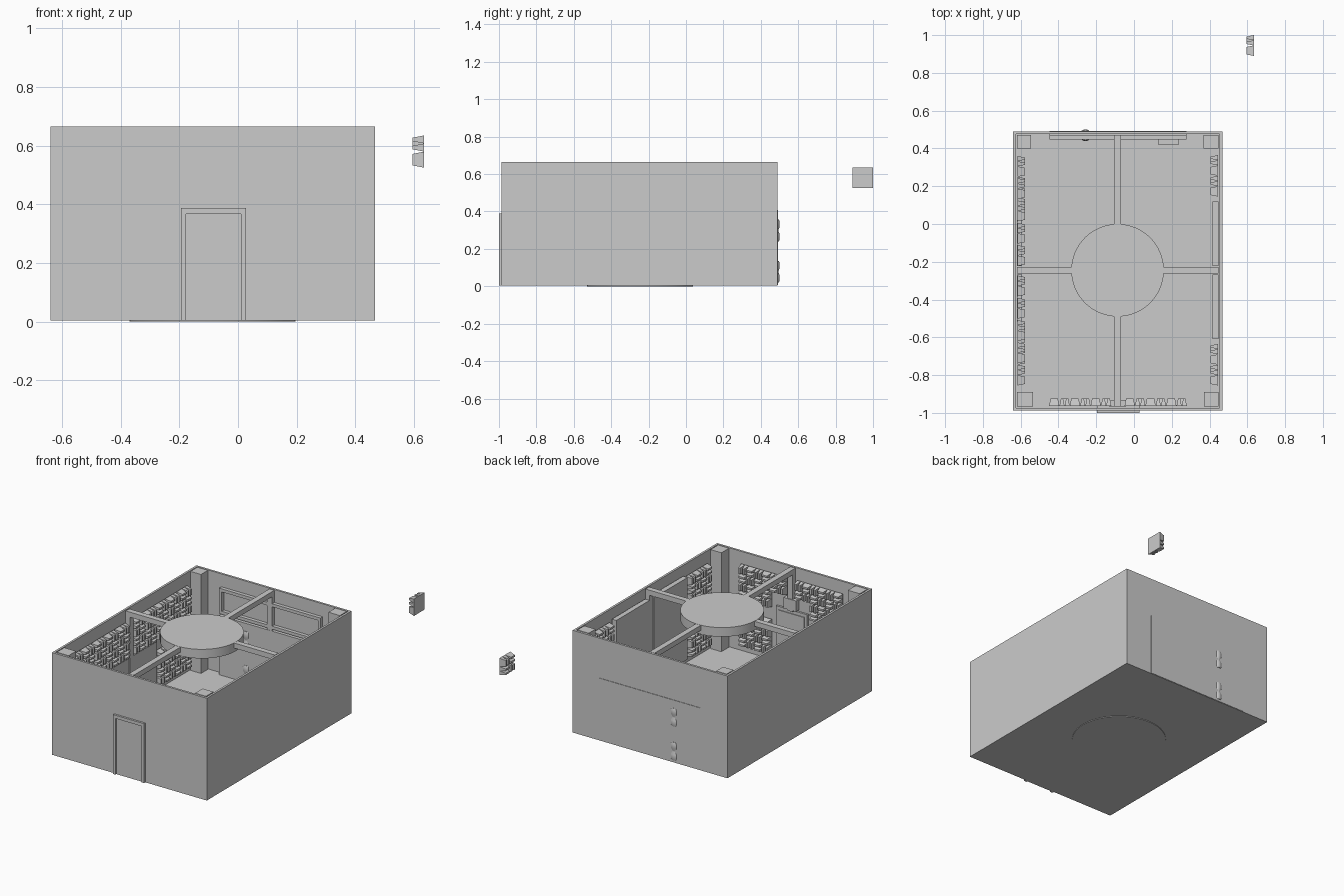
import bpy, bmesh, math
from mathutils import Matrix, Vector

if "Cube" in bpy.data.objects:
    bpy.data.objects.remove(bpy.data.objects["Cube"])


def finish(name, bm):
    bmesh.ops.recalc_face_normals(bm, faces=bm.faces)
    me = bpy.data.meshes.new(name)
    bm.to_mesh(me)
    bm.free()
    ob = bpy.data.objects.new(name, me)
    bpy.context.collection.objects.link(ob)
    return ob


def add_box(bm, x0, x1, y0, y1, z0, z1):
    m = Matrix.Translation(((x0 + x1) / 2, (y0 + y1) / 2, (z0 + z1) / 2))
    m = m @ Matrix.Diagonal((x1 - x0, y1 - y0, z1 - z0, 1))
    bmesh.ops.create_cube(bm, size=1, matrix=m)


def boxes(name, *dims):
    bm = bmesh.new()
    for d in dims:
        add_box(bm, *d)
    return finish(name, bm)


def disc(name, r, z0, z1):
    bm = bmesh.new()
    bmesh.ops.create_cone(bm, cap_ends=True, segments=64, radius1=r, radius2=r, depth=z1 - z0,
                          matrix=Matrix.Translation((CX, CY, (z0 + z1) / 2)))
    ob = finish(name, bm)
    smooth(ob)


def smooth(ob):
    bpy.ops.object.select_all(action='DESELECT')
    bpy.context.view_layer.objects.active = ob
    ob.select_set(True)
    bpy.ops.object.shade_smooth_by_angle(angle=math.radians(40))


CX, CY, TOP, T = -0.087, -0.245, 0.665, 0.11

# Open-topped room shell
bm = bmesh.new()
add_box(bm, -0.64, 0.468, -0.987, 0.49, 0.004, TOP)
top = max(bm.faces, key=lambda f: f.calc_center_median().z)
bmesh.ops.inset_region(bm, faces=[top], thickness=0.02)
well = bmesh.ops.extrude_discrete_faces(bm, faces=[top])['faces'][0]
bmesh.ops.translate(bm, verts=well.verts, vec=(0, 0, 0.025 - TOP))
finish("room_shell", bm)

# Square corner absorbers
for nm, x0, x1, y0, y1 in (("back_left", -0.62, -0.545, 0.40, 0.47), ("back_right", 0.367, 0.448, 0.40, 0.47),
                           ("front_left", -0.62, -0.535, -0.967, -0.89), ("front_right", 0.37, 0.448, -0.967, -0.89)):
    boxes("corner_absorber_" + nm, (x0, x1, y0, y1, 0.025, TOP))

# Ceiling beams with wall posts, ceiling disc and round rug
h = 0.018
boxes("ceiling_beams", (CX - h, CX + h, -0.967, 0.47, 0.63, 0.663), (-0.62, 0.448, CY - h, CY + h, 0.63, 0.663))
boxes("wall_posts", (-0.62, -0.59, CY - h, CY + h, 0.025, 0.63), (0.42, 0.448, CY - h, CY + h, 0.025, 0.63),
      (CX - h, CX + h, 0.445, 0.47, 0.41, 0.63), (CX - h, CX + h, -0.967, -0.94, 0.39, 0.63))
disc("ceiling_disc", 0.245, 0.605, 0.664)
disc("round_rug", 0.283, 0.0, 0.03)


# Basket-weave diffuser tile: 2 x 2 cells, each with two tapered bars
def add_tile(bm, m):
    c, t = T / 2, 0.008
    for i in range(2):
        for j in range(2):
            for k in range(2):
                w, d = (c, c / 2) if (i + j) % 2 else (c / 2, c)
                u = i * c + (k * c / 2 if w < c else 0)
                v = j * c + (k * c / 2 if d < c else 0)
                low = [(u, v), (u + w, v), (u + w, v + d), (u, v + d)]
                high = [(u + t, v + t), (u + w - t, v + t), (u + w - t, v + d - t), (u + t, v + d - t)]
                a = [bm.verts.new(m @ Vector((*p, 0))) for p in low]
                b = [bm.verts.new(m @ Vector((*p, 0.04))) for p in high]
                bm.faces.new(a)
                bm.faces.new(b)
                for n in range(4):
                    q = (n + 1) % 4
                    bm.faces.new((a[n], a[q], b[q], b[n]))


def wall_matrix(origin, along, normal):
    m = Matrix((along, (0, 0, 1), normal)).transposed().to_4x4()
    return Matrix.Translation(origin) @ m


def tile_band(name, wall, start, count, pitch, zs):
    bm = bmesh.new()
    for n in range(count):
        for z in zs:
            s = start + n * pitch
            if wall == "left":
                m = wall_matrix((-0.617, s, z), (0, 1, 0), (1, 0, 0))
            elif wall == "right":
                m = wall_matrix((0.446, s, z), (0, 1, 0), (-1, 0, 0))
            elif wall == "front":
                m = wall_matrix((s, -0.964, z), (1, 0, 0), (0, 1, 0))
            else:
                m = wall_matrix((0.635, s, z), (0, 1, 0), (-1, 0, 0))
            add_tile(bm, m)
    finish(name, bm)


UP, LOW = (0.37, 0.48), (0.07, 0.18)
tile_band("left_upper_diffusers_back", "left", -0.222, 5, 0.118, UP)
tile_band("left_upper_diffusers_front", "left", -0.855, 5, 0.118, UP)
tile_band("left_lower_diffusers_back", "left", 0.03, 3, T, LOW)
tile_band("left_lower_diffusers_front", "left", -0.855, 3, T, LOW)
tile_band("right_diffusers_back", "right", 0.145, 2, T, UP + LOW)
tile_band("right_diffusers_front", "right", -0.855, 2, T, UP + LOW)
tile_band("front_upper_diffusers_left", "front", -0.45, 3, T, UP[1:])
tile_band("front_upper_diffusers_right", "front", -0.05, 3, T, UP[1:])
tile_band("front_side_diffusers_left", "front", -0.45, 2, T, UP[:1] + LOW)
tile_band("front_side_diffusers_right", "front", 0.06, 2, T, UP[:1] + LOW)
tile_band("spare_diffuser", "loose", 0.89, 1, T, (0.525,))

# Flat wall absorbers
for nm, y0, y1 in (("front", -0.61, -0.268), ("back", -0.222, 0.118)):
    boxes("right_panel_" + nm, (0.416, 0.448, y0, y1, 0.07, 0.60))
boxes("left_panels", (-0.62, -0.592, -0.222, 0.02, 0.07, 0.365), (-0.62, -0.592, -0.515, -0.268, 0.07, 0.365))

# Entrance door with outside frame and inside leaf
boxes("door_frame", (-0.195, -0.177, -1.0, -0.96, 0.004, 0.388), (0.01, 0.028, -1.0, -0.96, 0.004, 0.388),
      (-0.177, 0.01, -1.0, -0.96, 0.367, 0.388))
boxes("door_leaf", (-0.177, 0.01, -0.991, -0.955, 0.004, 0.367))
boxes("sign_box", (CX - 0.045, CX + 0.045, -0.967, -0.935, 0.40, 0.47))

# Back wall cabinet, upper frame and control box
boxes("back_cabinet", (-0.448, 0.277, 0.447, 0.493, 0.006, 0.408))
boxes("upper_back_frame", (-0.448, 0.277, 0.447, 0.47, 0.565, 0.585), (-0.448, 0.277, 0.447, 0.47, 0.42, 0.44),
      (-0.448, -0.43, 0.447, 0.47, 0.44, 0.565), (0.259, 0.277, 0.447, 0.47, 0.44, 0.565))
boxes("control_box", (0.13, 0.235, 0.418, 0.447, 0.25, 0.40))

# Double-lobed rounded handles passing through the cabinet
for nm, zc in (("lower", 0.078), ("upper", 0.298)):
    bm = bmesh.new()
    prof = [(0.0, -0.058), (0.027, -0.058), (0.031, -0.045), (0.031, -0.02), (0.024, -0.003)]
    prof += [(r, -z) for r, z in reversed(prof)]
    vs = [bm.verts.new((-0.257 + r, 0.47, zc + z)) for r, z in prof]
    es = [bm.edges.new(p) for p in zip(vs, vs[1:])]
    bmesh.ops.spin(bm, geom=vs + es, cent=(-0.257, 0.47, 0), axis=(0, 0, 1), angle=math.tau, steps=24)
    bmesh.ops.remove_doubles(bm, verts=bm.verts, dist=0.0003)
    smooth(finish("cabinet_handle_" + nm, bm))
